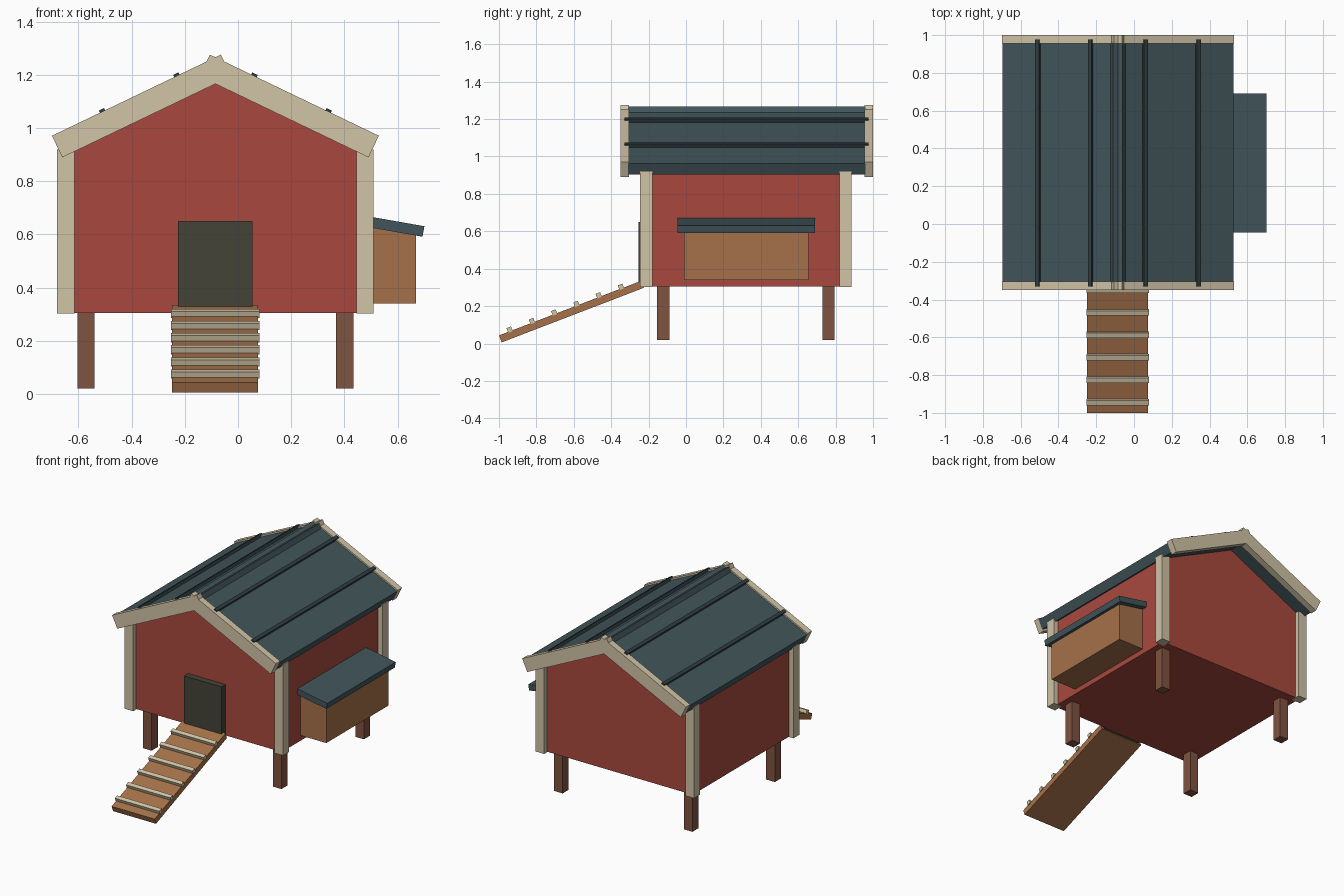
import bpy, bmesh, math
from mathutils import Vector

old = bpy.data.objects.get("Cube")
if old:
    bpy.data.objects.remove(old, do_unlink=True)


def material(name, rgb):
    """Flat colour given as 0-255 display values, stored as linear."""
    lin = [((c / 255 + 0.055) / 1.055) ** 2.4 for c in rgb]
    m = bpy.data.materials.new(name)
    m.use_nodes = True
    m.diffuse_color = (*lin, 1)
    bsdf = m.node_tree.nodes["Principled BSDF"]
    bsdf.inputs["Base Color"].default_value = (*lin, 1)
    bsdf.inputs["Roughness"].default_value = 0.8
    return m


RED = material("barn red", (168, 73, 62))
CREAM = material("cream trim", (209, 195, 166))
ROOF = material("slate roof", (66, 85, 90))
SEAM = material("dark roof seam", (46, 61, 65))
WOOD = material("warm wood", (165, 113, 74))
LEG = material("dark wood", (128, 83, 65))
DOOR = material("dark door", (68, 68, 56))


def prism(name, profile, axis, a, b, mat):
    """Extrude a closed profile along x (profile in y,z) or y (profile in x,z)."""
    bm = bmesh.new()
    place = (lambda p: (a, p[0], p[1])) if axis == "x" else (lambda p: (p[0], a, p[1]))
    face = bm.faces.new([bm.verts.new(place(p)) for p in profile])
    out = bmesh.ops.extrude_face_region(bm, geom=[face])
    verts = [g for g in out["geom"] if isinstance(g, bmesh.types.BMVert)]
    shift = Vector((b - a, 0, 0)) if axis == "x" else Vector((0, b - a, 0))
    bmesh.ops.translate(bm, verts=verts, vec=shift)
    bmesh.ops.recalc_face_normals(bm, faces=bm.faces)
    mesh = bpy.data.meshes.new(name)
    bm.to_mesh(mesh)
    bm.free()
    mesh.materials.append(mat)
    obj = bpy.data.objects.new(name, mesh)
    bpy.context.collection.objects.link(obj)
    return obj


def box(name, x, y, z, mat):
    profile = [(x[0], z[0]), (x[1], z[0]), (x[1], z[1]), (x[0], z[1])]
    return prism(name, profile, "y", y[0], y[1], mat)


def tilted(origin, angle, s, n, side=1):
    """Rectangle along a line that drops by angle from origin."""
    c, k = math.cos(angle), math.sin(angle)
    corners = [(s[0], n[0]), (s[1], n[0]), (s[1], n[1]), (s[0], n[1])]
    return [(origin[0] + side * (u * c + v * k), origin[1] - u * k + v * c)
            for u, v in corners]


CX, CY = -0.085, 0.32            # centre of the house
HALF_X, HALF_Y = 0.5625, 0.5325  # wall half sizes
FLOOR = 0.305
APEX = (CX, 1.266)
PITCH = math.atan(0.48)

# House body with gable ends
prism("house_body", [(CX - HALF_X, FLOOR), (CX + HALF_X, FLOOR),
                     (CX + HALF_X, 0.95), (CX, 1.22), (CX - HALF_X, 0.95)],
      "y", CY - HALF_Y, CY + HALF_Y, RED)

# Corner posts and legs
for sx, side in ((-1, "right"), (1, "left")):
    for sy, end in ((-1, "front"), (1, "back")):
        px, py = CX + sx * HALF_X, CY + sy * HALF_Y
        r = 0.0325
        box(f"corner_post_{end}_{side}", (px - r, px + r), (py - r, py + r),
            (FLOOR - 0.003, 0.92), CREAM)
        lx, ly = CX + sx * 0.487, CY + sy * 0.442
        box(f"leg_{end}_{side}", (lx - r, lx + r), (ly - r, ly + r),
            (0.02, FLOOR + 0.01), LEG)

# Roof panels, gable trim boards and raised seams
for sx, side in ((-1, "right"), (1, "left")):
    prism(f"roof_panel_{side}", tilted(APEX, PITCH, (-0.023, 0.682), (-0.075, -0.01), sx),
          "y", -0.31, 0.96, ROOF)
    for end, y0 in (("front", -0.35), ("back", 0.955)):
        prism(f"gable_trim_{end}_{side}",
              tilted(APEX, PITCH, (-0.023, 0.682), (-0.09, 0), sx),
              "y", y0, y0 + 0.045, CREAM)
    for i, s in enumerate((0.161, 0.471)):
        prism(f"roof_seam_{side}_{i + 1}",
              tilted(APEX, PITCH, (s - 0.011, s + 0.011), (-0.02, 0.009), sx),
              "y", -0.33, 0.977, SEAM)

# Front door
box("door", (-0.225, 0.055), (-0.255, CY - HALF_Y + 0.005), (FLOOR, 0.65), DOOR)

# Nest box on the left wall, with a sloping lid
WALL = CX + HALF_X
prism("nest_box", [(WALL - 0.01, 0.34), (0.67, 0.34), (0.67, 0.61), (WALL - 0.01, 0.64)],
      "y", -0.01, 0.655, WOOD)
prism("nest_box_lid", tilted((WALL, 0.67), math.radians(10), (-0.01, 0.227), (-0.04, 0)),
      "y", -0.045, 0.69, ROOF)

# Entry ramp with cleats
SLOPE = math.radians(21)
TOP = (-0.24, 0.335)
prism("ramp", tilted(TOP, SLOPE, (0, 0.814), (-0.04, 0), -1), "x", -0.248, 0.075, WOOD)
for i in range(6):
    s = 0.112 + i * 0.1275
    prism(f"ramp_cleat_{i + 1}", tilted(TOP, SLOPE, (s - 0.013, s + 0.013), (-0.005, 0.022), -1),
          "x", -0.252, 0.08, CREAM)
